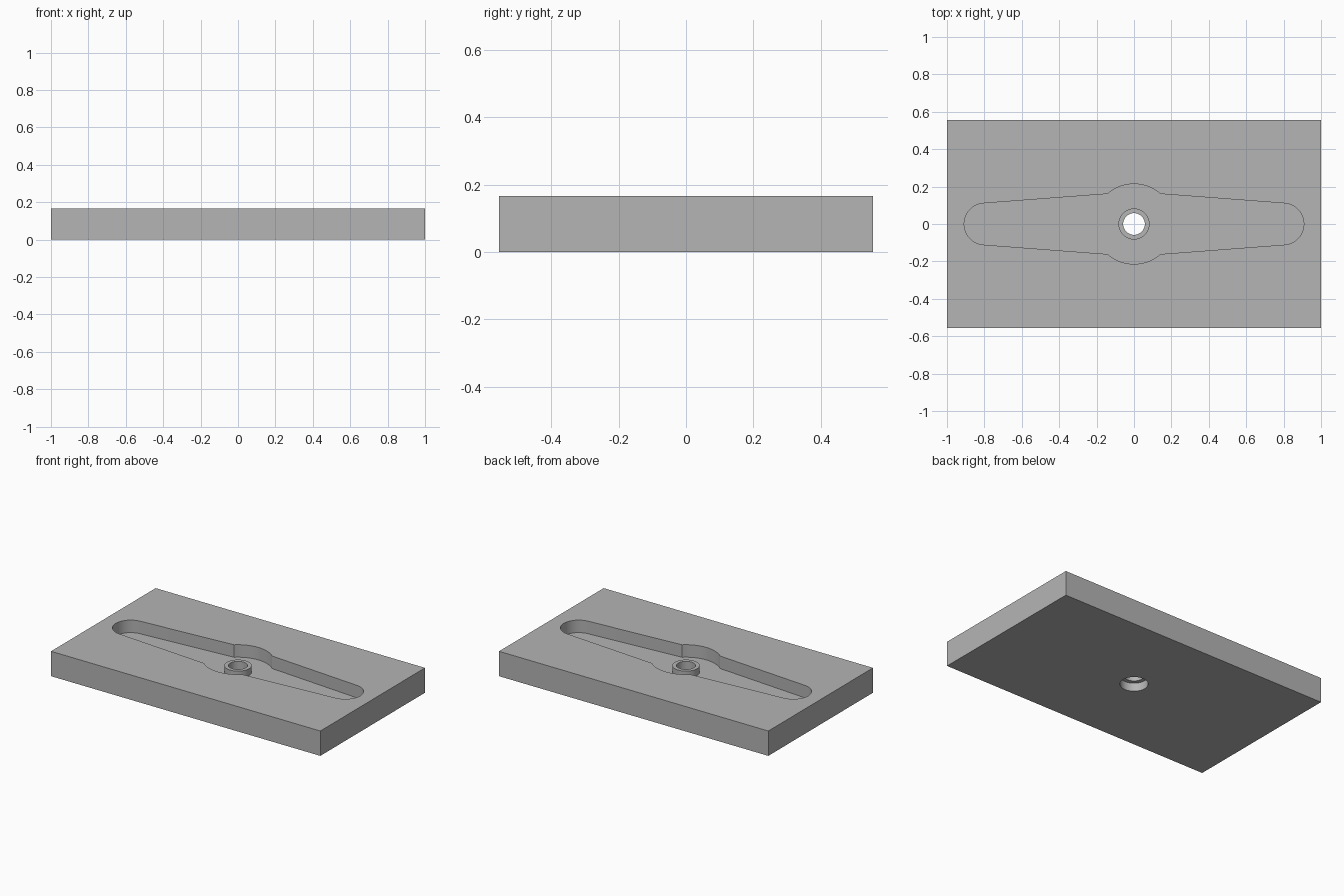
import bpy
import bmesh
from math import sin, cos, pi, atan2, radians

if "Cube" in bpy.data.objects:
    bpy.data.objects.remove(bpy.data.objects["Cube"], do_unlink=True)

# Main dimensions
LENGTH, WIDTH, HEIGHT = 2.0, 1.11, 0.167
POCKET_FLOOR, BOSS_TOP, BORE_TOP = 0.083, 0.128, 0.055
BOSS_R, HOLE_R, BORE_R = 0.083, 0.058, 0.085
END_X, END_R, HUB_R = 0.797, 0.111, 0.214
TAPER = radians(4.4)

grey = bpy.data.materials.new("plain grey")
grey.use_nodes = True
colour = (0.46, 0.46, 0.46, 1)
grey.diffuse_color = colour
grey.node_tree.nodes["Principled BSDF"].inputs["Base Color"].default_value = colour


def prism(name, outline, z0, z1):
    """Extrude a closed outline from z0 to z1."""
    bm = bmesh.new()
    face = bm.faces.new([bm.verts.new((x, y, z0)) for x, y in outline])
    top = bmesh.ops.extrude_face_region(bm, geom=[face])["geom"]
    for v in top:
        if isinstance(v, bmesh.types.BMVert):
            v.co.z = z1
    bmesh.ops.recalc_face_normals(bm, faces=bm.faces)
    mesh = bpy.data.meshes.new(name)
    bm.to_mesh(mesh)
    bm.free()
    obj = bpy.data.objects.new(name, mesh)
    bpy.context.collection.objects.link(obj)
    mesh.materials.append(grey)
    return obj


def arc(cx, r, a0, a1, n):
    return [(cx + r * cos(a0 + (a1 - a0) * i / n), r * sin(a0 + (a1 - a0) * i / n))
            for i in range(n + 1)]


def circle(r):
    return arc(0, r, 0, 2 * pi, 64)[:-1]


def combine(target, tool, operation):
    """Apply a boolean and discard the tool."""
    tool.hide_render = True
    mod = target.modifiers.new(operation, "BOOLEAN")
    mod.operation, mod.object, mod.solver = operation, tool, "EXACT"
    bpy.ops.object.select_all(action="DESELECT")
    bpy.context.view_layer.objects.active = target
    target.select_set(True)
    bpy.ops.object.modifier_apply(modifier=mod.name)
    bpy.data.objects.remove(tool, do_unlink=True)


# Pocket outline: rounded ends, tapering arms and a round hub
hub_start = atan2(0.161, 0.141)
half = (arc(END_X, END_R, -pi / 2 + TAPER, pi / 2 - TAPER, 32)
        + arc(0, HUB_R, hub_start, pi - hub_start, 24))
outline = half + [(-x, -y) for x, y in half]

# Plate with sunken pocket
hx, hy = LENGTH / 2, WIDTH / 2
plate = prism("recessed_plate", [(-hx, -hy), (hx, -hy), (hx, hy), (-hx, hy)], 0, HEIGHT)
combine(plate, prism("pocket_cutter", outline, POCKET_FLOOR, HEIGHT + 0.1), "DIFFERENCE")

# Raised boss, through hole and underside counterbore
combine(plate, prism("boss", circle(BOSS_R), POCKET_FLOOR - 0.01, BOSS_TOP), "UNION")
combine(plate, prism("hole_cutter", circle(HOLE_R), -0.1, HEIGHT + 0.1), "DIFFERENCE")
combine(plate, prism("counterbore_cutter", circle(BORE_R), -0.1, BORE_TOP), "DIFFERENCE")

bpy.ops.object.shade_smooth_by_angle(angle=radians(30))
